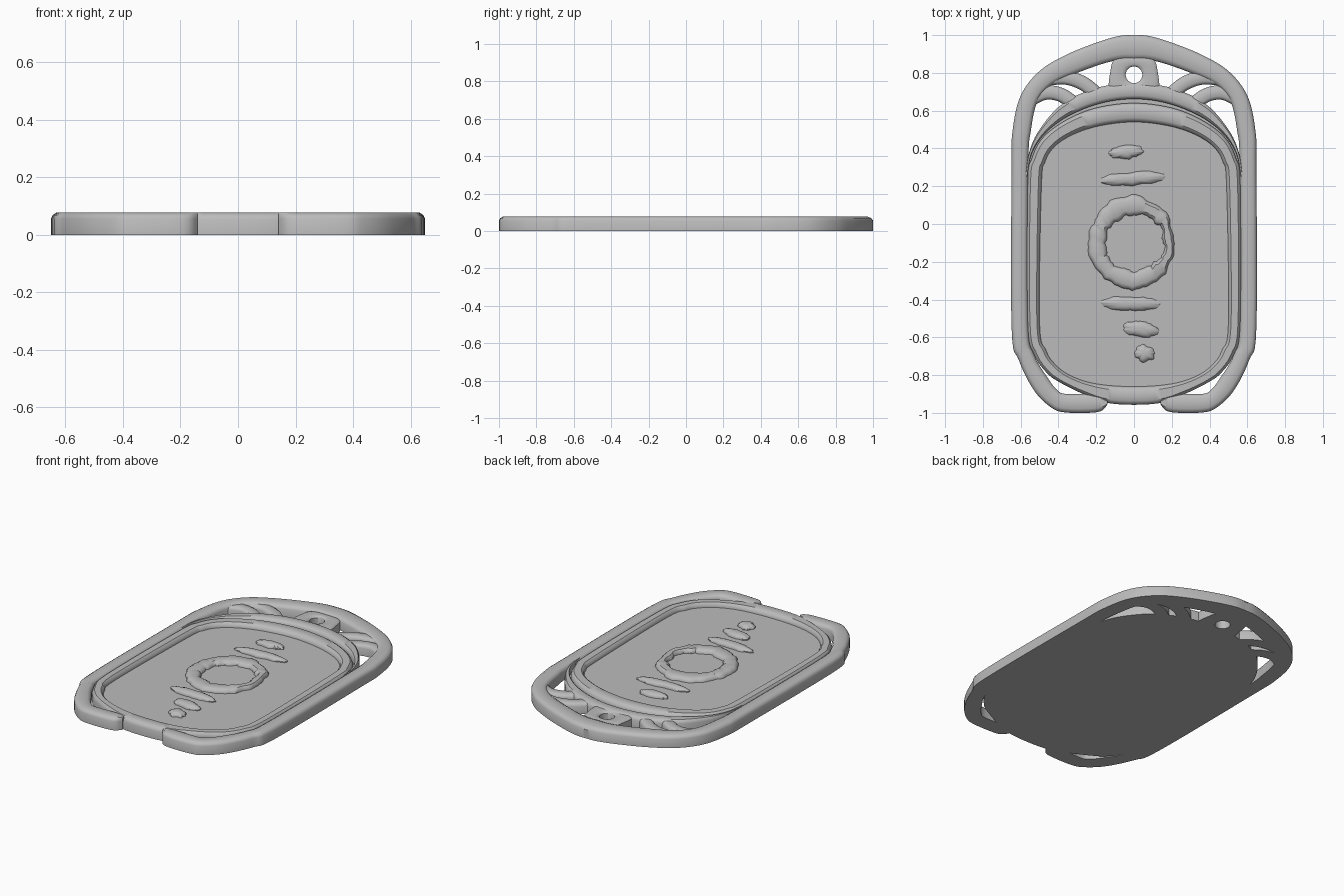
import bpy, bmesh, math, random
from mathutils import Vector

random.seed(4)
if "Cube" in bpy.data.objects:
    bpy.data.objects.remove(bpy.data.objects["Cube"], do_unlink=True)

grey = bpy.data.materials.new("plain grey")
grey.use_nodes = True
grey.diffuse_color = (0.5, 0.5, 0.5, 1)
grey.node_tree.nodes["Principled BSDF"].inputs["Base Color"].default_value = (0.5, 0.5, 0.5, 1)

TOP, FLOOR = 0.077, 0.048


def finish(name, bm):
    bmesh.ops.recalc_face_normals(bm, faces=bm.faces)
    mesh = bpy.data.meshes.new(name)
    bm.to_mesh(mesh)
    bm.free()
    mesh.materials.append(grey)
    obj = bpy.data.objects.new(name, mesh)
    bpy.context.collection.objects.link(obj)
    bpy.ops.object.select_all(action="DESELECT")
    obj.select_set(True)
    bpy.context.view_layer.objects.active = obj
    bpy.ops.object.shade_smooth_by_angle(angle=math.radians(35))
    return obj


def spline(pts, closed=False, steps=6):
    """Smooth curve through the points."""
    p = [Vector(q) for q in pts]
    n = len(p)
    get = (lambda i: p[i % n]) if closed else (lambda i: p[max(0, min(n - 1, i))])
    out = []
    for i in range(n if closed else n - 1):
        a, b, c, d = (get(i + k) for k in (-1, 0, 1, 2))
        for s in range(steps):
            t = s / steps
            out.append(b + (c - a) * t / 2 + (2 * a - 5 * b + 4 * c - d) * t * t / 2
                       + (3 * b - a - 3 * c + d) * t ** 3 / 2)
    return out if closed else out + [p[-1]]


def mirrored(half, closed):
    """Right half, starting on the centre line, completed on the left."""
    left = [(-x, y) for x, y in half if x > 0]
    return half + left[::-1] if closed else left[::-1] + half


def band(name, outer, inner, closed, top=TOP, base=0.0, lip=0.72):
    """Strip between two matching outlines with a rounded top."""
    drop = (top - base) * (1 - lip)
    section = [(0, base), (0, top - drop), (0.07, top - drop * 0.4), (0.22, top),
               (0.78, top), (0.93, top - drop * 0.4), (1, top - drop), (1, base)]
    bm = bmesh.new()
    rows = [[bm.verts.new((*a.lerp(b, t), z)) for t, z in section] for a, b in zip(outer, inner)]
    n, m = len(rows), len(section)
    for i in range(n if closed else n - 1):
        r, s = rows[i], rows[(i + 1) % n]
        for j in range(m):
            k = (j + 1) % m
            bm.faces.new((r[j], r[k], s[k], s[j]))
    if not closed:
        bm.faces.new(rows[0])
        bm.faces.new(rows[-1])
    return finish(name, bm)


def plate(name, outline, top, base=0.0):
    bm = bmesh.new()
    low = [bm.verts.new((p[0], p[1], base)) for p in outline]
    face = bm.faces.new(low)
    moved = bmesh.ops.extrude_face_region(bm, geom=[face], use_keep_orig=True)
    for v in moved["geom"]:
        if isinstance(v, bmesh.types.BMVert):
            v.co.z = top
    return finish(name, bm)


# Outer frame, open at the front
outer_edge = [(0, 1), (0.08, 0.995), (0.2, 0.96), (0.36, 0.895), (0.5, 0.81), (0.6, 0.68),
              (0.642, 0.5), (0.648, 0.3), (0.648, -0.55), (0.61, -0.72), (0.53, -0.88),
              (0.44, -0.97), (0.36, -0.998), (0.19, -0.995), (0.14, -0.955)]
inner_edge = [(0, 0.87), (0.07, 0.87), (0.16, 0.85), (0.3, 0.8), (0.43, 0.74), (0.51, 0.65),
              (0.545, 0.5), (0.56, 0.3), (0.56, -0.52), (0.53, -0.69), (0.46, -0.81),
              (0.41, -0.875), (0.36, -0.9), (0.2, -0.9), (0.14, -0.935)]
band("outer_frame", spline(mirrored(outer_edge, False)), spline(mirrored(inner_edge, False)), False)

# Inner frame around the sunken panel
rim_out = [(0, 0.64), (0.2, 0.615), (0.36, 0.55), (0.48, 0.46), (0.54, 0.35), (0.565, 0.2),
           (0.565, -0.52), (0.53, -0.69), (0.46, -0.79), (0.39, -0.84), (0.28, -0.895),
           (0.15, -0.945), (0, -0.957)]
rim_in = [(0, 0.54), (0.18, 0.52), (0.32, 0.475), (0.42, 0.41), (0.47, 0.33), (0.49, 0.2),
          (0.5, -0.52), (0.465, -0.67), (0.42, -0.74), (0.35, -0.795), (0.25, -0.835),
          (0.13, -0.855), (0, -0.86)]


def ring_outline(half):
    return spline(half + [(-x, y) for x, y in half[-2:0:-1]], True)


rim_a, rim_b = ring_outline(rim_out), ring_outline(rim_in)
band("inner_frame", rim_a, rim_b, True, lip=0.68)
plate("floor_panel", [a.lerp(b, 0.5) for a, b in zip(rim_a, rim_b)], FLOOR)

# Arch over the inner frame, with a groove floor below it
arch_out = [(0, 0.745), (0.2, 0.72), (0.38, 0.635), (0.5, 0.5), (0.555, 0.38), (0.575, 0.26)]
arch_in = [(0, 0.662), (0.18, 0.638), (0.35, 0.57), (0.47, 0.48), (0.54, 0.375), (0.565, 0.25)]
arch_a, arch_b = (spline(mirrored(h, False)) for h in (arch_out, arch_in))
band("arch", arch_a, arch_b, False, top=0.074)
plate("groove_floor", [a.lerp(b, 0.5) for a, b in zip(arch_a, arch_b)], 0.035)

# Hanging tab with a round hole
hole_edge, tab_edge = [], []
for i in range(48):
    a = math.tau * i / 48
    c, s = math.cos(a), math.sin(a)
    k = 1 / (abs(c) ** 5 + abs(s) ** 5) ** 0.2
    hole_edge.append(Vector((0.044 * c, 0.79 + 0.044 * s)))
    tab_edge.append(Vector((0.128 * c * k * (1 - 0.12 * s), 0.79 + 0.095 * s * k)))
band("hanging_tab", tab_edge, hole_edge, True, top=0.068, lip=0.85)


# Leaf-shaped struts between the arch and the outer frame
def strut(name, path, width):
    pts = spline(path)
    sides = ([], [])
    for i, p in enumerate(pts):
        d = (pts[min(i + 1, len(pts) - 1)] - pts[max(i - 1, 0)]).normalized()
        off = Vector((-d.y, d.x)) * width / 2
        sides[0].append(p + off)
        sides[1].append(p - off)
    band(name, *sides, False, top=0.068)


for side, sx in (("left", 1), ("right", -1)):
    leaves = {"upper_leaf": [(0.46, 0.77), (0.36, 0.775), (0.27, 0.745), (0.2, 0.69)],
              "lower_leaf": [(0.55, 0.66), (0.47, 0.695), (0.39, 0.685), (0.32, 0.64)]}
    for leaf, path in leaves.items():
        strut(f"{leaf}_{side}", [(sx * x, y) for x, y in path], 0.075)


# Ragged raised ring on the panel
def ragged(cx, cy, rx, ry, rough, tilt=0.0, count=72):
    pts, wobble = [], 0.0
    for i in range(count):
        a = math.tau * i / count
        wobble = 0.55 * wobble + random.uniform(-rough, rough)
        x, y = (rx + wobble) * math.cos(a), (ry + wobble) * math.sin(a)
        pts.append(Vector((cx + x, cy + y + tilt * x)))
    return pts


band("emblem_ring", ragged(-0.01, -0.1, 0.228, 0.248, 0.008),
     ragged(0, -0.1, 0.158, 0.15, 0.008), True, top=0.073, base=0.04, lip=0.35)


# Ragged raised dashes above and below the ring
def mound(name, cx, cy, rx, ry, tilt):
    outline = ragged(cx, cy, rx, ry, 0.005, tilt, 40)
    mid = Vector((cx, cy))
    bm = bmesh.new()
    loops = []
    for scale, z in ((1, 0.04), (1, 0.054), (0.85, 0.064), (0.55, 0.071), (0.2, 0.073)):
        loops.append([bm.verts.new((*mid.lerp(p, scale), z)) for p in outline])
    for lo, hi in zip(loops, loops[1:]):
        for i in range(len(lo)):
            j = (i + 1) % len(lo)
            bm.faces.new((lo[i], lo[j], hi[j], hi[i]))
    bm.faces.new(loops[0])
    bm.faces.new(loops[-1])
    finish(name, bm)


for i, dash in enumerate([(-0.04, 0.38, 0.09, 0.034, 0.08), (-0.01, 0.24, 0.175, 0.036, 0.06),
                          (-0.02, -0.42, 0.16, 0.036, -0.02), (0.035, -0.555, 0.095, 0.04, -0.1),
                          (0.055, -0.685, 0.053, 0.042, -0.1)]):
    mound(f"emblem_dash_{i + 1}", *dash)
